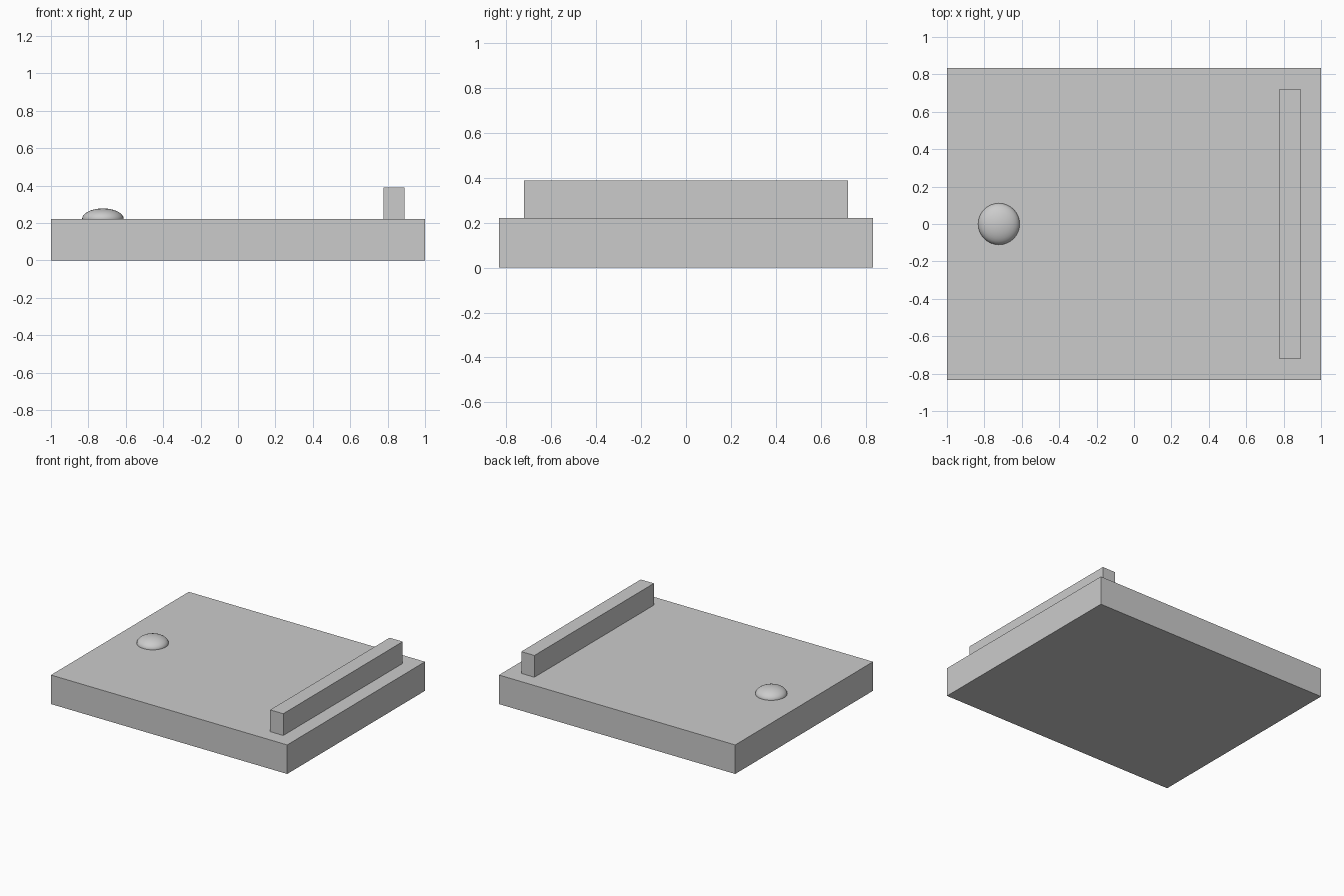
import bpy

# Remove the default cube
default = bpy.data.objects.get("Cube")
if default:
    bpy.data.objects.remove(default, do_unlink=True)

UNIT = 1 / 18            # design module
BASE_TOP = 4 * UNIT

# Single plain grey material
grey = bpy.data.materials.new("plain_grey")
grey.use_nodes = True
colour = (0.6, 0.6, 0.6, 1)
grey.diffuse_color = colour
grey.node_tree.nodes["Principled BSDF"].inputs["Base Color"].default_value = colour


def finish(name, size):
    """Name, size and colour the newly added primitive."""
    obj = bpy.context.object
    obj.name = name
    obj.scale = size
    bpy.ops.object.transform_apply(location=False, rotation=False, scale=True)
    obj.data.materials.append(grey)
    return obj


def box(name, x, bottom, size):
    bpy.ops.mesh.primitive_cube_add(size=1, location=(x, 0, bottom + size[2] / 2))
    return finish(name, size)


# Base slab
box("base_slab", 0, 0, (2, 30 * UNIT, BASE_TOP))

# Raised rail along the left edge
box("rail", 15 * UNIT, BASE_TOP, (2 * UNIT, 26 * UNIT, 3 * UNIT))

# Flattened round button, half sunk into the slab
bpy.ops.mesh.primitive_uv_sphere_add(segments=32, ring_count=16, radius=1,
                                     location=(-13 * UNIT, 0, BASE_TOP))
finish("button", (2 * UNIT, 2 * UNIT, UNIT))
bpy.ops.object.shade_smooth()
